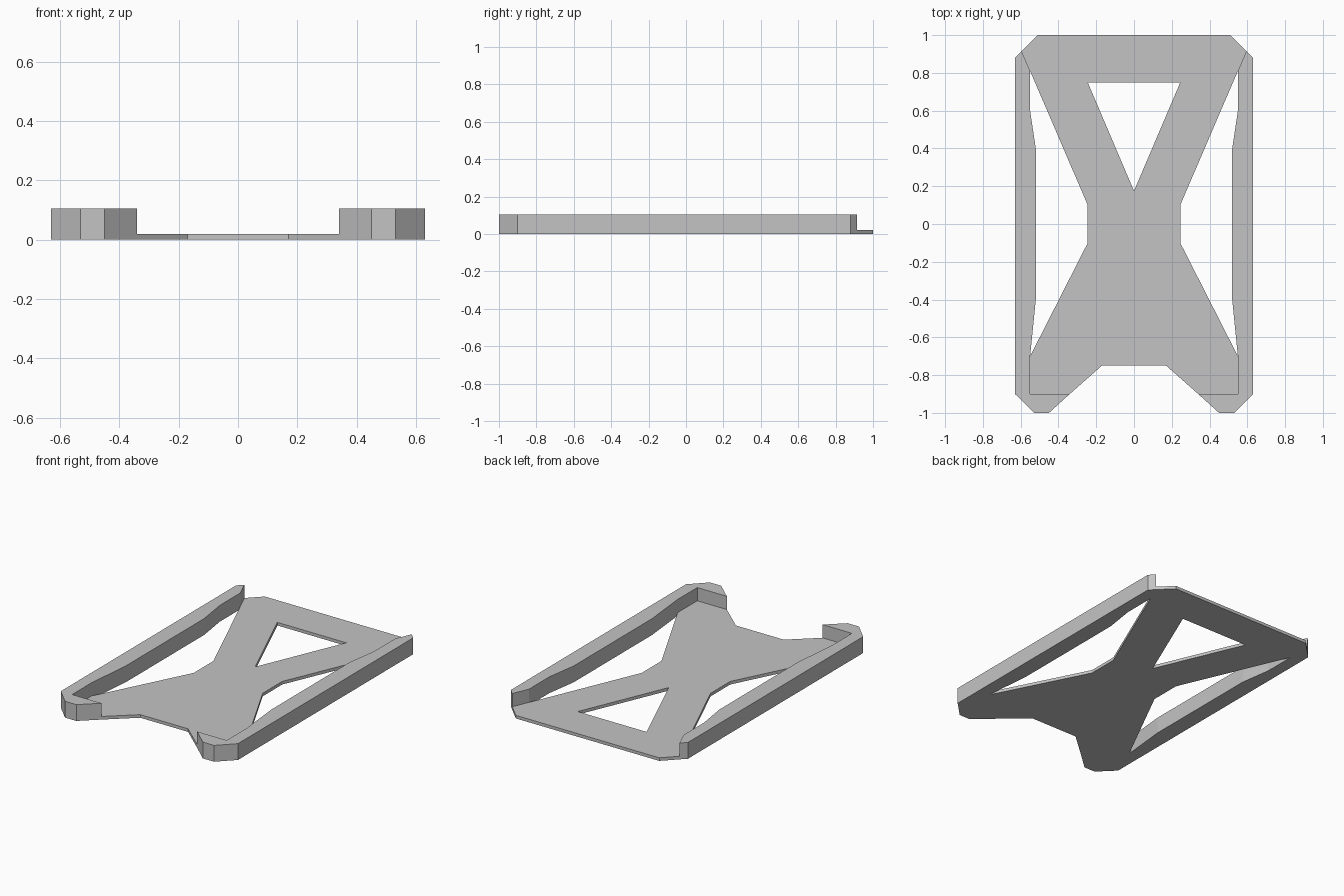
import bpy
import bmesh

cube = bpy.data.objects.get("Cube")
if cube:
    bpy.data.objects.remove(cube, do_unlink=True)

grey = bpy.data.materials.new("light_grey")
grey.use_nodes = True
COLOUR = (0.55, 0.55, 0.55, 1)
grey.diffuse_color = COLOUR
grey.node_tree.nodes["Principled BSDF"].inputs["Base Color"].default_value = COLOUR


def mirrored(points):
    return [(-x, y) for x, y in points]


def extruded(name, loops, height):
    """Fill the outline (first loop) with holes (other loops) and raise it."""
    bm = bmesh.new()
    edges = []
    for loop in loops:
        verts = [bm.verts.new((x, y, 0)) for x, y in loop]
        edges += [bm.edges.new((a, b)) for a, b in zip(verts, verts[1:] + verts[:1])]
    bmesh.ops.triangle_fill(bm, edges=edges, use_beauty=True)
    base = bm.faces[:]
    result = bmesh.ops.extrude_face_region(bm, geom=base, use_keep_orig=True)
    top = [v for v in result["geom"] if isinstance(v, bmesh.types.BMVert)]
    bmesh.ops.translate(bm, verts=top, vec=(0, 0, height))
    bmesh.ops.recalc_face_normals(bm, faces=bm.faces[:])
    mesh = bpy.data.meshes.new(name)
    bm.to_mesh(mesh)
    bm.free()
    mesh.materials.append(grey)
    obj = bpy.data.objects.new(name, mesh)
    bpy.context.collection.objects.link(obj)
    return obj


# Thin waisted base plate with a triangular opening
half_plate = [(0.51, 1), (0.595, 0.915), (0.55, 0.81), (0.245, 0.1),
              (0.245, -0.1), (0.55, -0.7), (0.55, -0.9), (0.34, -0.9), (0.17, -0.75)]
opening = [(-0.245, 0.75), (0.245, 0.75), (0, 0.175)]
extruded("base_plate", [half_plate + mirrored(half_plate)[::-1], opening], 0.02)

# Tall side rails with a hooked front foot
rail = [(0.595, 0.915), (0.63, 0.88), (0.63, -0.9), (0.53, -1), (0.45, -1), (0.34, -0.9),
        (0.55, -0.9), (0.55, -0.7), (0.52, -0.4), (0.52, 0.4), (0.55, 0.6), (0.55, 0.81)]
extruded("left_rail", [rail], 0.105)
extruded("right_rail", [mirrored(rail)], 0.105)
